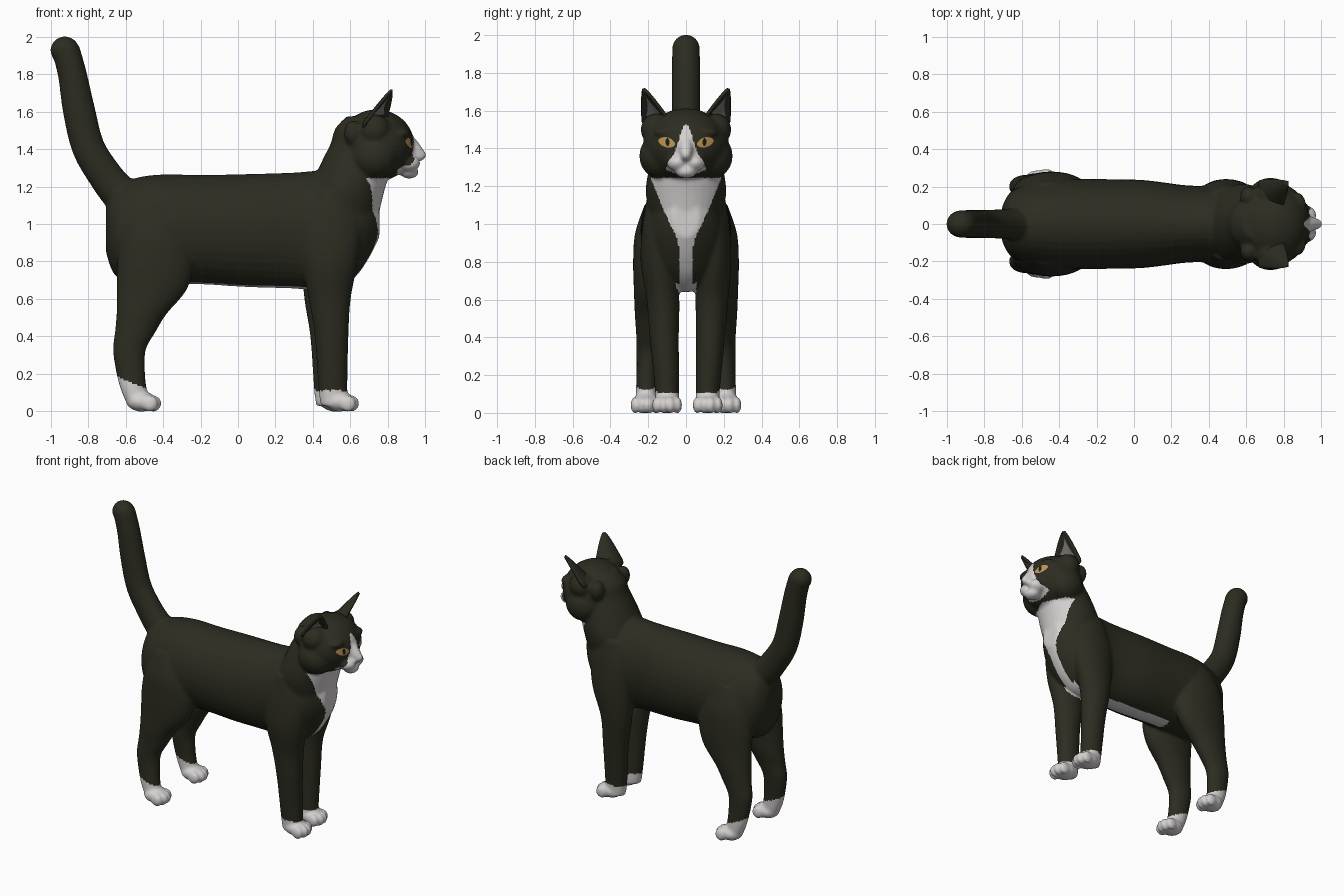
import bpy, bmesh, math
from mathutils import Vector, Matrix
from mathutils.bvhtree import BVHTree

if "Cube" in bpy.data.objects:
    bpy.data.objects.remove(bpy.data.objects["Cube"])


def material(name, rgb):
    m = bpy.data.materials.new(name)
    m.diffuse_color = (*rgb, 1)
    m.use_nodes = True
    m.node_tree.nodes["Principled BSDF"].inputs["Base Color"].default_value = m.diffuse_color
    return m


BLACK = material("black_fur", (0.025, 0.025, 0.015))
WHITE = material("white_fur", (0.66, 0.63, 0.63))
AMBER = material("amber_eye", (0.50, 0.30, 0.09))
PUPIL = material("pupil_black", (0.01, 0.01, 0.008))
INNER = material("inner_ear_grey", (0.22, 0.20, 0.20))


def add_object(name, mesh, mats):
    ob = bpy.data.objects.new(name, mesh)
    bpy.context.collection.objects.link(ob)
    for m in mats:
        mesh.materials.append(m)
    return ob


def catmull(rows, steps=4):
    rows = [Vector(r) for r in rows]
    out = []
    for i in range(len(rows) - 1):
        p0, p1, p2, p3 = rows[max(i - 1, 0)], rows[i], rows[i + 1], rows[min(i + 2, len(rows) - 1)]
        for k in range(steps):
            t = k / steps
            out.append(0.5 * (2 * p1 + (p2 - p0) * t + (2 * p0 - 5 * p1 + 4 * p2 - p3) * t * t
                              + (3 * p1 - p0 - 3 * p2 + p3) * t ** 3))
    return out + [rows[-1]]


def tube(bm, rows, v=None, n=32):
    """Loft of ellipses: rows are x, y, z, radius along v, radius along y."""
    rows = catmull(rows)
    rings = []
    for i, r in enumerate(rows):
        c = Vector(r[:3])
        d = v
        if d is None:
            t = Vector(rows[min(i + 1, len(rows) - 1)][:3]) - Vector(rows[max(i - 1, 0)][:3])
            d = t.cross(Vector((0, 1, 0))).normalized()
        rings.append([bm.verts.new(c + d * r[3] * math.cos(a) + Vector((0, r[4] * math.sin(a), 0)))
                      for a in (2 * math.pi * k / n for k in range(n))])
    faces = [bm.faces.new((a[k], a[(k + 1) % n], b[(k + 1) % n], b[k]))
             for a, b in zip(rings, rings[1:]) for k in range(n)]
    faces += [bm.faces.new(rings[0]), bm.faces.new(rings[-1])]
    bmesh.ops.recalc_face_normals(bm, faces=faces)


def blob(bm, c, r):
    m = Matrix.Translation(c) @ Matrix.Diagonal((*r, 1))
    bmesh.ops.create_uvsphere(bm, u_segments=28, v_segments=18, radius=1, matrix=m)


def lerp(table, z):
    if z <= table[0][0]:
        return table[0][1]
    for (a, p), (b, q) in zip(table, table[1:]):
        if z <= b:
            return p + (q - p) * (z - a) / (b - a)
    return table[-1][1]


X, Z = Vector((1, 0, 0)), Vector((0, 0, 1))
bm = bmesh.new()

# torso, neck and tail
tube(bm, [(-.705, 0, .97, .12, .09), (-.66, 0, .96, .23, .17), (-.55, 0, .96, .285, .22),
          (-.40, 0, .97, .295, .24), (-.20, 0, .97, .292, .24), (.05, 0, .965, .302, .235),
          (.30, 0, .965, .31, .205), (.50, 0, .965, .325, .21), (.62, 0, .99, .28, .19),
          (.70, 0, 1.02, .20, .14), (.755, 0, 1.03, .10, .07)], Z)
tube(bm, [(.56, 0, 1.0, .18, .18), (.575, 0, 1.15, .20, .212), (.605, 0, 1.25, .195, .205),
          (.63, 0, 1.35, .175, .18), (.65, 0, 1.43, .155, .155), (.665, 0, 1.51, .145, .14),
          (.68, 0, 1.575, .10, .09)], X)
tube(bm, [(-.55, 0, 1.08, .09, .08), (-.63, 0, 1.16, .098, .085), (-.71, 0, 1.26, .092, .078),
          (-.80, 0, 1.41, .088, .076), (-.85, 0, 1.61, .086, .075), (-.885, 0, 1.80, .077, .075),
          (-.92, 0, 1.93, .075, .073)])
blob(bm, (-.925, 0, 1.928), (.077, .073, .074))

# head: skull, muzzle bridge, nose and chin
blob(bm, (.74, 0, 1.42), (.203, .225, .192))
tube(bm, [(.86, 0, 1.48, .04, .03), (.915, 0, 1.425, .045, .036), (.955, 0, 1.375, .042, .036)])
blob(bm, (.970, 0, 1.368), (.036, .030, .032))
blob(bm, (.915, 0, 1.278), (.050, .058, .036))

for s in (-1, 1):
    # cheeks, brows, ear roots, ruff and muzzle pads
    blob(bm, (.73, s * .135, 1.36), (.125, .112, .12))
    blob(bm, (.87, s * .10, 1.485), (.05, .07, .03))
    blob(bm, (.73, s * .155, 1.50), (.085, .085, .085))
    blob(bm, (.615, s * .145, 1.485), (.048, .055, .068))
    blob(bm, (.908, s * .046, 1.325), (.066, .056, .045))
    # front legs, the right one a touch forward and inward
    dx, dy = -.012 * s, (.015 if s < 0 else 0)
    tube(bm, [(.50 + dx, s * .115 + dy, .03, .07, .06), (.495 + dx, s * .115 + dy, .12, .077, .064),
              (.488 + dx, s * .13 + dy, .40, .09, .077), (.478 + dx, s * .137 + dy, .60, .112, .087),
              (.49, s * .145, .80, .15, .095), (.50, s * .14, 1.0, .16, .09),
              (.51, s * .13, 1.17, .10, .07)], X)
    # hind legs
    tube(bm, [(-.53, s * .21, .03, .06, .055), (-.558, s * .21, .12, .07, .055),
              (-.575, s * .205, .22, .078, .057), (-.58, s * .20, .33, .088, .062),
              (-.55, s * .195, .42, .108, .069), (-.515, s * .187, .52, .134, .084),
              (-.46, s * .18, .65, .187, .096), (-.44, s * .17, .80, .205, .11),
              (-.44, s * .16, .95, .18, .11), (-.45, s * .14, 1.1, .12, .08)], X)
    # paws with four toes each
    for px, py in ((.53 + dx, s * .115 + dy), (-.515, s * .214)):
        blob(bm, (px, py, .052), (.08, .074, .054))
        for k, fx in ((-1.5, .045), (-.5, .064), (.5, .064), (1.5, .045)):
            blob(bm, (px + fx, py + k * .037, .041), (.043, .024, .044))

src = bpy.data.meshes.new("rough")
bm.to_mesh(src)
bm.free()
rough = add_object("rough_cat", src, [])

# fuse into one skin and soften the joins
rm = rough.modifiers.new("fuse", 'REMESH')
rm.mode, rm.voxel_size = 'VOXEL', .010
sm = rough.modifiers.new("soften", 'SMOOTH')
sm.factor, sm.iterations = .5, 7
dg = bpy.context.evaluated_depsgraph_get()
skin = bpy.data.meshes.new_from_object(rough.evaluated_get(dg))
bpy.data.objects.remove(rough)
skin.materials.clear()
body = add_object("cat_body", skin, [BLACK, WHITE])
skin.shade_smooth()

# white markings: paws, face blaze, bib and belly
BLAZE = [(1.24, .075), (1.28, .107), (1.33, .095), (1.37, .065), (1.42, .046), (1.47, .033), (1.525, .008)]
BIB = [(.60, .035), (.85, .035), (.92, .045), (1.0, .085), (1.10, .13), (1.24, .185)]


def is_white(c, n):
    x, y, z = c
    y = abs(y)
    if z < .25:
        return z < (.11 if x > 0 else .15 - (x + .56) * .4)
    if x > .85 and 1.22 < z < 1.525:
        return y < lerp(BLAZE, z)
    if x > .58 and .58 < z < 1.245 and n.x > 0:
        return y < lerp(BIB, z)
    return -.28 < x < .62 and z < .76 and n.z < -.4 and y < .055


for p in skin.polygons:
    p.material_index = int(is_white(p.center, p.normal))


# eyes: almond plates laid on the face
bm = bmesh.new()
bm.from_mesh(skin)
tree = BVHTree.FromBMesh(bm)
bm.free()


def face_plate(name, cy, cz, a, b, lift, mat, n=28, m=5):
    bm = bmesh.new()

    def pt(y, z):
        z += .2 * (abs(y) - abs(cy))
        hit = tree.ray_cast(Vector((2, y, z)), Vector((-1, 0, 0)))[0]
        return bm.verts.new((hit.x + lift, y, z))
    mid = pt(cy, cz)
    prev = None
    for j in range(1, m + 1):
        ring = []
        for k in range(n):
            t = 2 * math.pi * k / n
            ring.append(pt(cy + a * j / m * math.cos(t),
                           cz + b * j / m * math.sin(t) * abs(math.sin(t)) ** .3))
        for k in range(n):
            q = (k + 1) % n
            bm.faces.new((prev[k], ring[k], ring[q], prev[q]) if prev else (mid, ring[k], ring[q]))
        prev = ring
    me = bpy.data.meshes.new(name)
    bm.to_mesh(me)
    bm.free()
    me.shade_smooth()
    add_object(name, me, [mat])


# ears: cupped triangular sheets
def ear_sheet(name, s, vmax, u0, u1, lift, thick, mat, n=14):
    base, tip = Vector((.735, .165, 1.545)), Vector((.822, .226, 1.712))
    wide, fwd = Vector((-.058, .066, -.012)), Vector((.77, .63, 0))
    bm = bmesh.new()
    grid = []
    for i in range(n + 1):
        u = u0 + (u1 - u0) * i / n
        taper = (1 - max(u, 0)) ** .8 + .05 + min(u, 0) * 2
        scale = vmax * (1 if vmax == 1 else (u1 + .03 - u) / (u1 + .03 - u0))
        row = []
        for j in range(n + 1):
            v = (2 * j / n - 1) * scale
            p = base.lerp(tip, u) + wide * v * taper + fwd * (lift - .05 * (1 - v * v) * taper)
            row.append(bm.verts.new((p.x, s * p.y, p.z)))
        grid.append(row)
    for a, b in zip(grid, grid[1:]):
        for j in range(n):
            f = (a[j], a[j + 1], b[j + 1], b[j])
            bm.faces.new(f if s > 0 else f[::-1])
    me = bpy.data.meshes.new(name)
    bm.to_mesh(me)
    bm.free()
    me.shade_smooth()
    ob = add_object(name, me, [mat])
    if thick:
        so = ob.modifiers.new("thickness", 'SOLIDIFY')
        so.thickness, so.offset = thick, 0


for s, side in ((-1, "right"), (1, "left")):
    face_plate(side + "_eye", s * .102, 1.432, .045, .027, .004, AMBER)
    face_plate(side + "_pupil", s * .098, 1.434, .011, .021, .007, PUPIL)
    ear_sheet(side + "_ear", s, 1, -.2, 1, 0, .018, BLACK)
    ear_sheet(side + "_inner_ear", s, .65, .2, .75, .019, 0, INNER)
